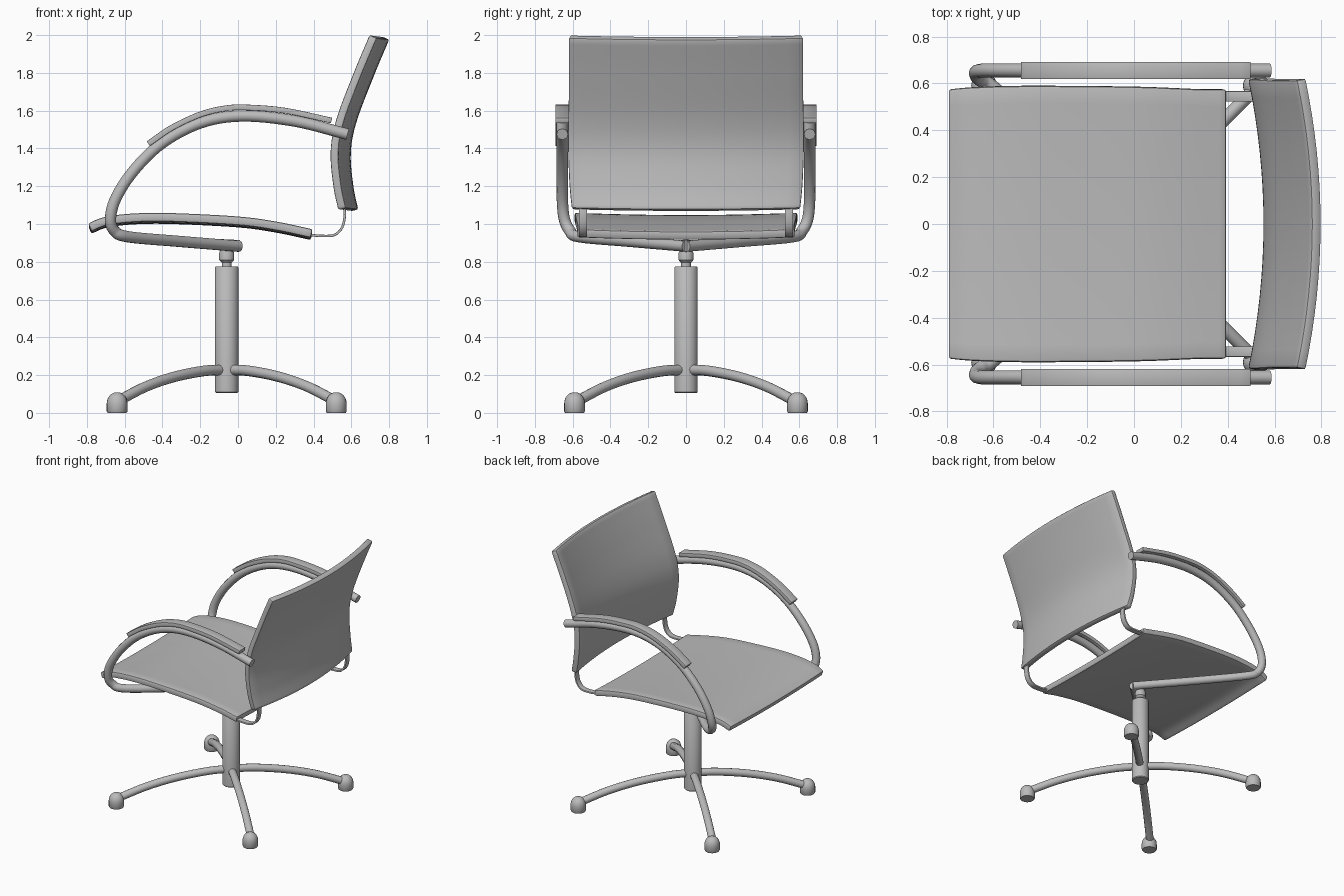
import bpy, bmesh, math
from mathutils import Vector

cube = bpy.data.objects.get("Cube")
if cube:
    bpy.data.objects.remove(cube, do_unlink=True)

grey = bpy.data.materials.new("plain grey")
grey.use_nodes = True
GREY = (0.5, 0.5, 0.5, 1)
grey.diffuse_color = GREY
grey.node_tree.nodes["Principled BSDF"].inputs["Base Color"].default_value = GREY


def smooth_path(points, steps=6):
    """Catmull-Rom samples through the points."""
    p = [Vector(q) for q in points]
    p = [2 * p[0] - p[1]] + p + [2 * p[-1] - p[-2]]
    out = []
    for a, b, c, d in zip(p, p[1:], p[2:], p[3:]):
        for i in range(steps):
            t = i / steps
            out.append(b + (c - a) * t / 2 + (a - 2.5 * b + 2 * c - d / 2) * t**2
                       + (1.5 * (b - c) + (d - a) / 2) * t**3)
    return out + [p[-2]]


def finish(name, data):
    """Turn a curve or mesh with its modifiers into a clean shaded mesh."""
    src = data if isinstance(data, bpy.types.Object) else bpy.data.objects.new(name, data)
    if not src.users_collection:
        bpy.context.scene.collection.objects.link(src)
    bpy.context.view_layer.update()
    deps = bpy.context.evaluated_depsgraph_get()
    mesh = bpy.data.meshes.new_from_object(src.evaluated_get(deps))
    bpy.data.objects.remove(src, do_unlink=True)
    mesh.name = name
    mesh.materials.clear()
    mesh.materials.append(grey)
    mesh.shade_smooth()
    mesh.set_sharp_from_angle(angle=math.radians(40))
    obj = bpy.data.objects.new(name, mesh)
    bpy.context.scene.collection.objects.link(obj)
    return obj


def tube(name, points, radius):
    curve = bpy.data.curves.new(name, "CURVE")
    curve.dimensions = "3D"
    curve.bevel_depth = radius
    curve.bevel_resolution = 4
    curve.use_fill_caps = True
    path = smooth_path(points)
    spline = curve.splines.new("POLY")
    spline.points.add(len(path) - 1)
    for sp, co in zip(spline.points, path):
        sp.co = (*co, 1)
    return finish(name, curve)


def sheet(name, profile, half_width, thick, y=0, bow=(0, 0), bevel=0.01, cols=16):
    """Sweep an x-z profile across y, bow the middle, and thicken it."""
    path = smooth_path([(x, 0, z) for x, z in profile])
    bm = bmesh.new()
    rows = []
    for i, p in enumerate(path):
        w = half_width(i / (len(path) - 1))
        row = []
        for j in range(cols + 1):
            s = 2 * j / cols - 1
            k = 1 - s * s
            row.append(bm.verts.new((p.x + bow[0] * k, y + s * w, p.z + bow[1] * k)))
        rows.append(row)
    for a, b in zip(rows, rows[1:]):
        for j in range(cols):
            bm.faces.new((a[j], a[j + 1], b[j + 1], b[j]))
    mesh = bpy.data.meshes.new(name)
    bm.to_mesh(mesh)
    bm.free()
    obj = bpy.data.objects.new(name, mesh)
    solid = obj.modifiers.new("thickness", "SOLIDIFY")
    solid.thickness = thick
    solid.offset = 0
    if bevel:
        edge = obj.modifiers.new("edge", "BEVEL")
        edge.width = bevel
        edge.segments = 2
        edge.limit_method = "ANGLE"
        edge.angle_limit = math.radians(45)
    return finish(name, obj)


def lathe(name, profile, x, y, sides=28):
    """Spin a radius-height profile about a vertical axis."""
    bm = bmesh.new()
    rings = []
    for r, z in profile:
        rings.append([bm.verts.new((x + r * math.cos(a), y + r * math.sin(a), z))
                      for a in (math.tau * k / sides for k in range(sides))])
    for a, b in zip(rings, rings[1:]):
        for k in range(sides):
            n = (k + 1) % sides
            bm.faces.new((a[k], a[n], b[n], b[k]))
    bm.faces.new(rings[0])
    bm.faces.new(rings[-1])
    bmesh.ops.recalc_face_normals(bm, faces=bm.faces)
    mesh = bpy.data.meshes.new(name)
    bm.to_mesh(mesh)
    bm.free()
    return finish(name, mesh)


# Seat and curved backrest
sheet("seat", [(-.785, .982), (-.7, 1.015), (-.55, 1.033), (-.35, 1.035),
               (0, 1.017), (.2, .99), (.39, .95)],
      lambda t: .575 + .015 * math.sin(math.pi * min(1, t * 1.1)), .046, bow=(0, -.012))
sheet("backrest", [(.55, 1.08), (.525, 1.2), (.51, 1.38), (.54, 1.55),
                   (.63, 1.79), (.715, 1.993)],
      lambda t: .602 + .02 * math.sin(math.pi * min(.72, t)), .044, bow=(.065, -.008))

# Column and neck
CX = -.06
lathe("column", [(.056, .105), (.062, .111), (.062, .77), (.057, .776)], CX, 0)
lathe("neck", [(.026, .77), (.026, .795), (.04, .81), (.04, .845), (.03, .87), (.03, .915)], CX, 0)
tube("neck_bracket", [(CX - .03, 0, .89), (.01, 0, .885)], .03)

# Four arched legs with domed feet
dome = [(.05, 0), (.055, .008), (.055, .05)]
dome += [(.055 * math.cos(a), .05 + .06 * math.sin(a))
         for a in (math.radians(d) for d in range(15, 90, 15))]
for sx, x_name in ((-1, "front"), (1, "rear")):
    for sy, y_name in ((-1, "right"), (1, "left")):
        tag = f"{x_name}_{y_name}"
        tube(f"leg_{tag}", [(CX + sx * r, sy * r, z) for r, z in
                            ((0, .228), (.12, .222), (.28, .19), (.43, .138), (.57, .066))], .028)
        lathe(f"foot_{tag}", dome, CX + sx * .58, sy * .59, 20)

# Arm tubes, arm pads and the strips that carry the backrest
arm = [(.58, .655, 1.475), (.3, .655, 1.545), (.02, .655, 1.572), (-.2, .655, 1.535),
       (-.4, .655, 1.43), (-.55, .655, 1.285), (-.645, .655, 1.14), (-.675, .645, 1.03),
       (-.655, .615, .965), (-.58, .565, .932), (-.3, .29, .907), (.005, 0, .882)]
pad = [(-.475, 1.425), (-.35, 1.51), (-.2, 1.58), (-.07, 1.612), (.05, 1.617),
       (.25, 1.6), (.495, 1.548)]
link = [(.36, .945), (.44, .937), (.51, .942), (.55, .98), (.565, 1.04), (.562, 1.1)]
for s, side in ((-1, "right"), (1, "left")):
    tube(f"arm_tube_{side}", [(x, s * y, z) for x, y, z in arm], .03)
    sheet(f"arm_pad_{side}", pad, lambda t: .037, .03, y=s * .655, bevel=.003, cols=2)
    sheet(f"back_strip_{side}", link, lambda t: .022, .013, y=s * .545, bevel=.003, cols=2)
